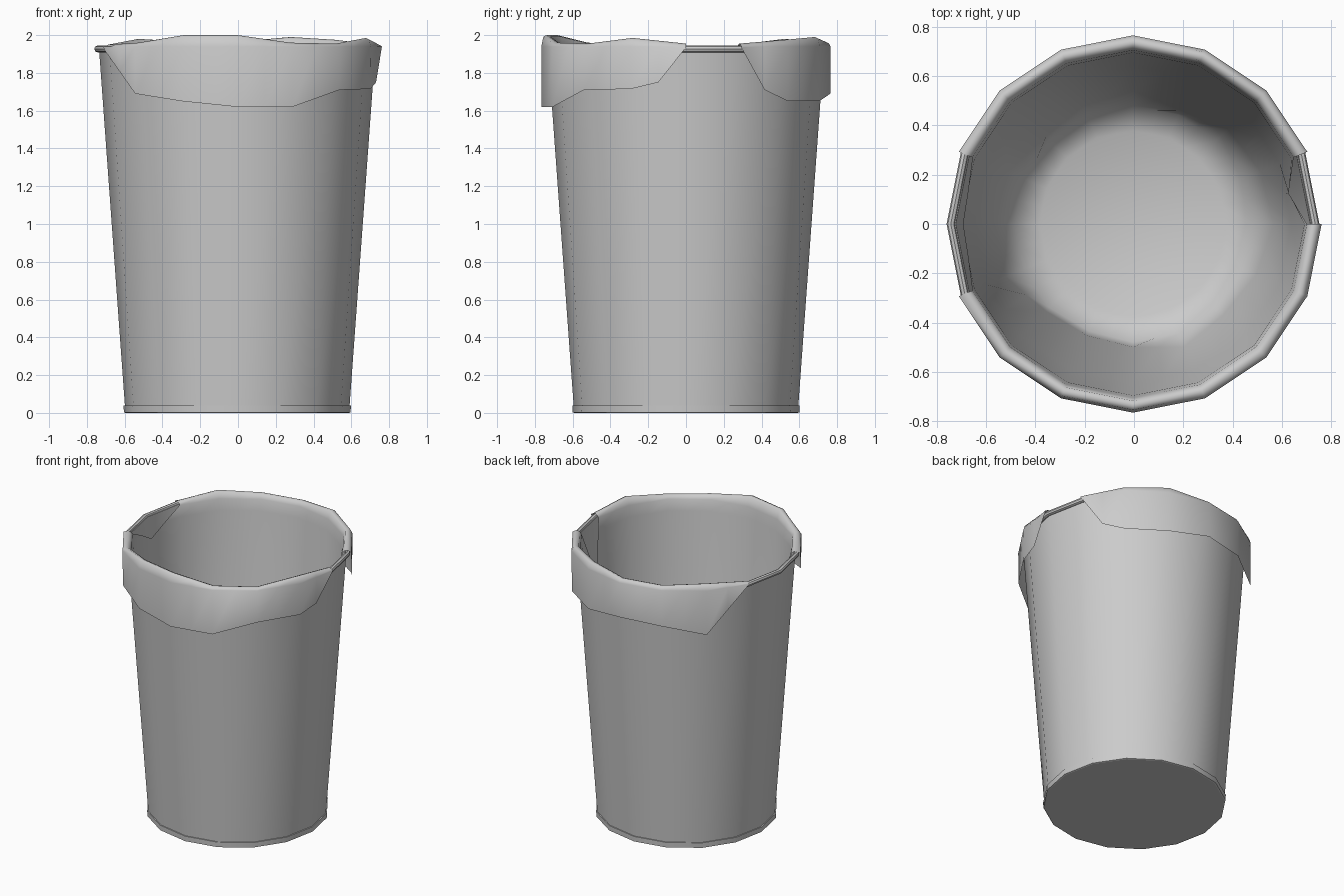
import bpy, bmesh, math

if "Cube" in bpy.data.objects:
    bpy.data.objects.remove(bpy.data.objects["Cube"])

SIDES = 16
CX = -0.004


def make_object(name, bm, angle=40):
    bmesh.ops.recalc_face_normals(bm, faces=bm.faces)
    me = bpy.data.meshes.new(name)
    bm.to_mesh(me)
    bm.free()
    ob = bpy.data.objects.new(name, me)
    bpy.context.collection.objects.link(ob)
    bpy.context.view_layer.objects.active = ob
    ob.select_set(True)
    bpy.ops.object.shade_smooth_by_angle(angle=math.radians(angle))
    ob.select_set(False)
    return ob


def lathe(name, profile, closed=False, caps=()):
    bm = bmesh.new()
    rings = []
    for r, z in profile:
        rings.append([bm.verts.new((CX + r * math.cos(math.tau * i / SIDES),
                                    r * math.sin(math.tau * i / SIDES), z))
                      for i in range(SIDES)])
    pairs = list(zip(rings, rings[1:]))
    if closed:
        pairs.append((rings[-1], rings[0]))
    for a, b in pairs:
        for i in range(SIDES):
            j = (i + 1) % SIDES
            bm.faces.new((a[i], a[j], b[j], b[i]))
    for c in caps:
        bm.faces.new(rings[c])
    return make_object(name, bm)


def wall(z):
    return 0.592 + 0.0725 * z


# Tapered bin shell: outer wall, inner wall and floor
lathe("bin_body", [(wall(0.0), 0.0), (wall(1.93), 1.93),
                   (wall(1.93) - 0.012, 1.93), (wall(0.04) - 0.012, 0.04)],
      caps=(0, 3))

# Thin band round the foot
lathe("base_band", [(0.592, 0.0), (0.6, 0.003), (0.602, 0.04), (0.595, 0.04)],
      closed=True)

# Rolled rim
lathe("rolled_rim", [(0.74 + 0.017 * math.cos(t), 1.927 + 0.018 * math.sin(t))
                     for t in [math.tau * k / 8 for k in range(8)]], closed=True)

# Bag liner: skirt edge heights, crest heights and slack radii near the bottom
skirt = [1.935, 1.935, 1.65, 1.65, 1.69, 1.68, 1.62, 1.935,
         1.93, 1.925, 1.69, 1.65, 1.62, 1.62, 1.71, 1.715]
crest = [1.955, 1.955, 1.975, 1.99, 1.965, 1.965, 1.98, 1.95,
         1.95, 1.95, 1.96, 2.0, 2.0, 1.96, 1.955, 1.985]
slack = [.57, .56, .545, .50, .54, .52, .50, .55,
         .56, .56, .50, .49, .50, .54, .52, .54]
skirt_mid = {3: 1.71, 31: 1.75}                        # curved flap corners
dips = {1: 1.58, 15: 1.86, 16: 1.78, 17: 1.86}         # where it slipped inside

bm = bmesh.new()
N = SIDES * 2
columns = []
for c in range(N):
    k, odd = divmod(c, 2)
    k2 = (k + 1) % SIDES if odd else k
    zs, zc, rl = [(lst[k] + lst[k2]) / 2 for lst in (skirt, crest, slack)]
    zs = skirt_mid.get(c, zs)
    a = math.tau * c / N
    facet = math.cos(math.pi / SIDES) if odd else 1.0
    profile = [(0.764, zs), (0.766, 1.94), (0.755, zc - 0.008), (0.738, zc),
               (0.718, zc - 0.008), (0.706, 1.93)]
    inner = dips.get(c, 1.85)
    pull = 0.05 if c == 1 else 0.03
    profile += [(wall(inner) - pull, inner), (wall(1.1) - 0.028, 1.1),
                (rl, 0.3), (min(rl, 0.5) - 0.02, 0.12), (0.38, 0.07)]
    columns.append([None if (c in dips and row < 6) else
                    bm.verts.new((CX + r * facet * math.cos(a),
                                  r * facet * math.sin(a), z))
                    for row, (r, z) in enumerate(profile)])
for c in range(N):
    p, q = columns[c], columns[(c + 1) % N]
    for row in range(len(p) - 1):
        vs = [v for v in (p[row], q[row], q[row + 1], p[row + 1]) if v]
        if len(vs) > 2:
            bm.faces.new(vs)
bm.faces.new([col[-1] for col in columns])
make_object("bag_liner", bm, 60)
